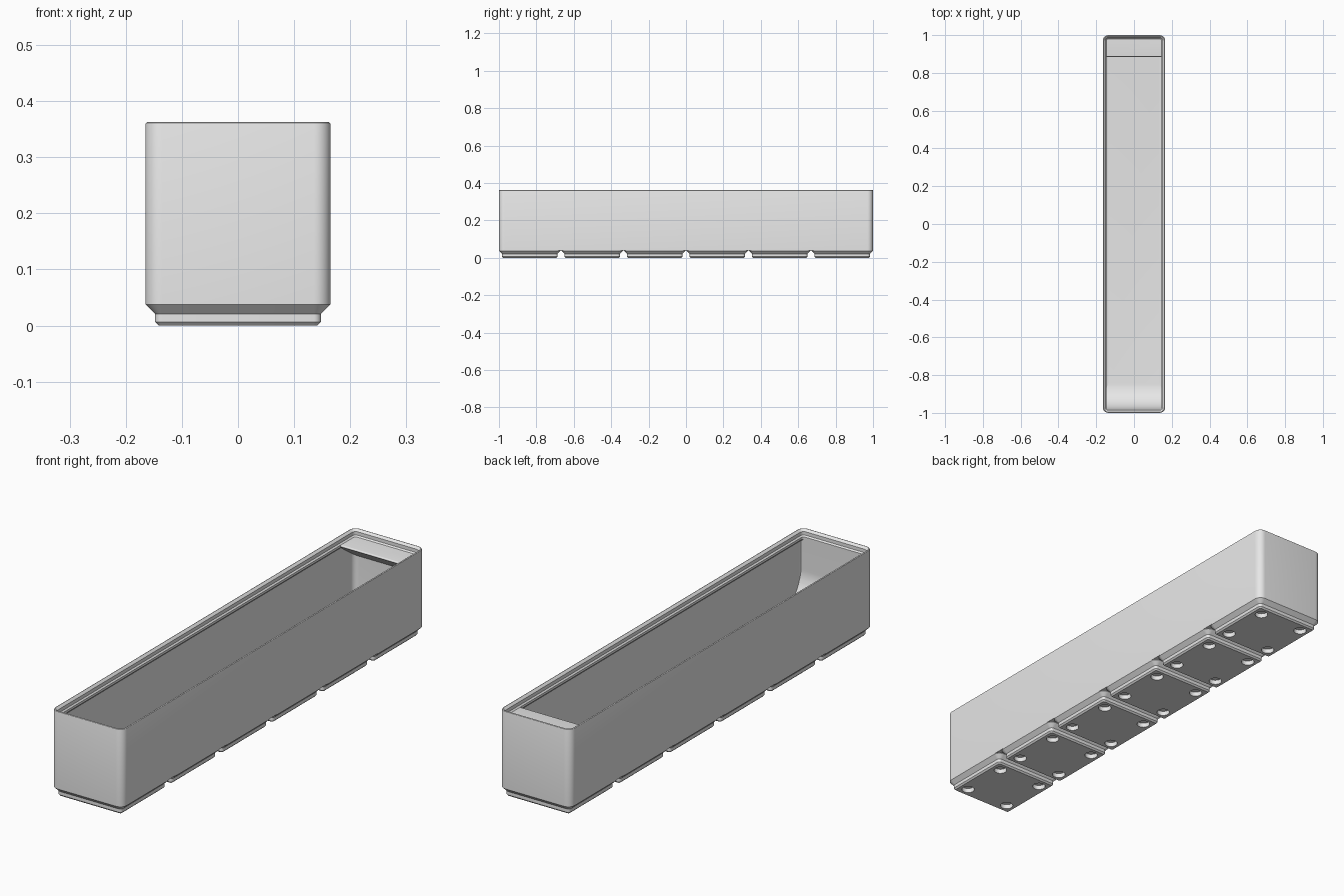
import bpy, bmesh, math

cube = bpy.data.objects.get("Cube")
if cube:
    bpy.data.objects.remove(cube, do_unlink=True)

S = 2 / 251.5                  # millimetres to model units
HX, HY, R = 20.75, 125.75, 3.75  # outer half sizes and corner radius
PITCH = 42
FLOOR, RIM = 7, 42             # floor level, underside of stacking lip
WALL, LIP = 0.95, 2.45         # wall and lip thickness

grey = bpy.data.materials.new("light grey")
grey.use_nodes = True
grey.diffuse_color = (0.8, 0.8, 0.8, 1)
grey.node_tree.nodes["Principled BSDF"].inputs["Base Color"].default_value = (0.8, 0.8, 0.8, 1)


def finish(bm, name):
    bmesh.ops.recalc_face_normals(bm, faces=bm.faces)
    bmesh.ops.scale(bm, vec=(S, S, S), verts=bm.verts)
    mesh = bpy.data.meshes.new(name)
    bm.to_mesh(mesh)
    bm.free()
    mesh.materials.append(grey)
    obj = bpy.data.objects.new(name, mesh)
    bpy.context.collection.objects.link(obj)
    return obj


def ring(inset, hx, hy, cy, steps=8):
    """Rounded rectangle outline, moved inwards by inset."""
    r = max(R - inset, 0.05)
    cx, dy = hx - inset - r, hy - inset - r
    pts = []
    for q, (sx, sy) in enumerate([(1, 1), (-1, 1), (-1, -1), (1, -1)]):
        for i in range(steps + 1):
            a = math.pi / 2 * (q + i / steps)
            pts.append((sx * cx + r * math.cos(a), cy + sy * dy + r * math.sin(a)))
    return pts


def loft(name, profile, hx, hy, cy=0):
    """Closed solid through (inset, z) rings."""
    bm = bmesh.new()
    rings = [[bm.verts.new((x, y, z)) for x, y in ring(i, hx, hy, cy)] for i, z in profile]
    n = len(rings[0])
    for a, b in zip(rings, rings[1:]):
        for k in range(n):
            bm.faces.new((a[k], a[(k + 1) % n], b[(k + 1) % n], b[k]))
    bm.faces.new(rings[0])
    bm.faces.new(rings[-1])
    return finish(bm, name)


def prism(name, profile, hx):
    """Extrude a (y, z) outline across x."""
    bm = bmesh.new()
    face = bm.faces.new([bm.verts.new((-hx, y, z)) for y, z in profile])
    out = bmesh.ops.extrude_face_region(bm, geom=[face])
    verts = [v for v in out["geom"] if isinstance(v, bmesh.types.BMVert)]
    bmesh.ops.translate(bm, vec=(2 * hx, 0, 0), verts=verts)
    return finish(bm, name)


def select(obj):
    bpy.ops.object.select_all(action="DESELECT")
    obj.select_set(True)
    bpy.context.view_layer.objects.active = obj


def combine(obj, other, operation):
    mod = obj.modifiers.new("cut", "BOOLEAN")
    mod.operation, mod.object, mod.solver = operation, other, "EXACT"
    select(obj)
    bpy.ops.object.modifier_apply(modifier=mod.name)
    bpy.data.objects.remove(other, do_unlink=True)


def arc(cy, cz, r, start, end, steps):
    angles = [math.radians(start + (end - start) * i / steps) for i in range(steps + 1)]
    return [(cy + r * math.cos(a), cz + r * math.sin(a)) for a in angles]


# Bin shell: outer wall, stacking lip, inner wall and filleted floor
FILLET = 2.8
shell = [(0, 5), (0, 45.05), (0.1, 45.38), (0.35, 45.58), (0.6, 45.6), (0.8, 45.45),
         (1.75, 44.5), (1.75, 42.7), (LIP, RIM), (LIP, 40.8), (WALL, 39.3)]
shell += arc(WALL + FILLET, FLOOR + FILLET, FILLET, 180, 270, 8)
parts = [loft("bin_shell", shell, HX, HY)]

# Curved scoop inside the front wall
SCOOP = 17.5
front = -HY + LIP
scoop = prism("front_scoop",
              [(-HY, RIM), (front, RIM)]
              + arc(front + SCOOP, FLOOR + SCOOP, SCOOP, 180, 270, 24)
              + [(front + SCOOP, FLOOR - 0.5), (-HY, FLOOR - 0.5)], HX)

# Wedge-shaped label shelf on the back wall
TIP, NOSE = 111.3, 0.6
shelf = prism("label_shelf",
              [(HY, RIM)] + arc(TIP + NOSE, RIM - NOSE, NOSE, 90, 234, 8)
              + [(HY, RIM - 1.2 - (HY - TIP - NOSE) * math.tan(math.radians(36)))], HX)

# Trim both inserts so that they end within the wall thickness
for insert in (scoop, shelf):
    combine(insert, loft("trim_helper", [(0.45, 0), (0.45, 50)], HX, HY), "INTERSECT")
    parts.append(insert)

# Six stepped feet, each with four round sockets
foot_profile = [(2.95, 0), (2.15, 0.8), (2.15, 2.6), (0, 4.75), (0, 5.0)]
for n in range(6):
    cy = (n - 2.5) * PITCH
    foot = loft(f"foot_{n + 1}", foot_profile, HX, HX, cy)
    bm = bmesh.new()
    for x in (-13, 13):
        for y in (-13, 13):
            made = bmesh.ops.create_cone(bm, cap_ends=True, segments=32,
                                         radius1=3.25, radius2=3.25, depth=4.8)
            bmesh.ops.translate(bm, vec=(x, cy + y, 0), verts=made["verts"])
    combine(foot, finish(bm, "socket_cutter"), "DIFFERENCE")
    parts.append(foot)

for part in parts:
    select(part)
    bpy.ops.object.shade_smooth_by_angle(angle=math.radians(30))
